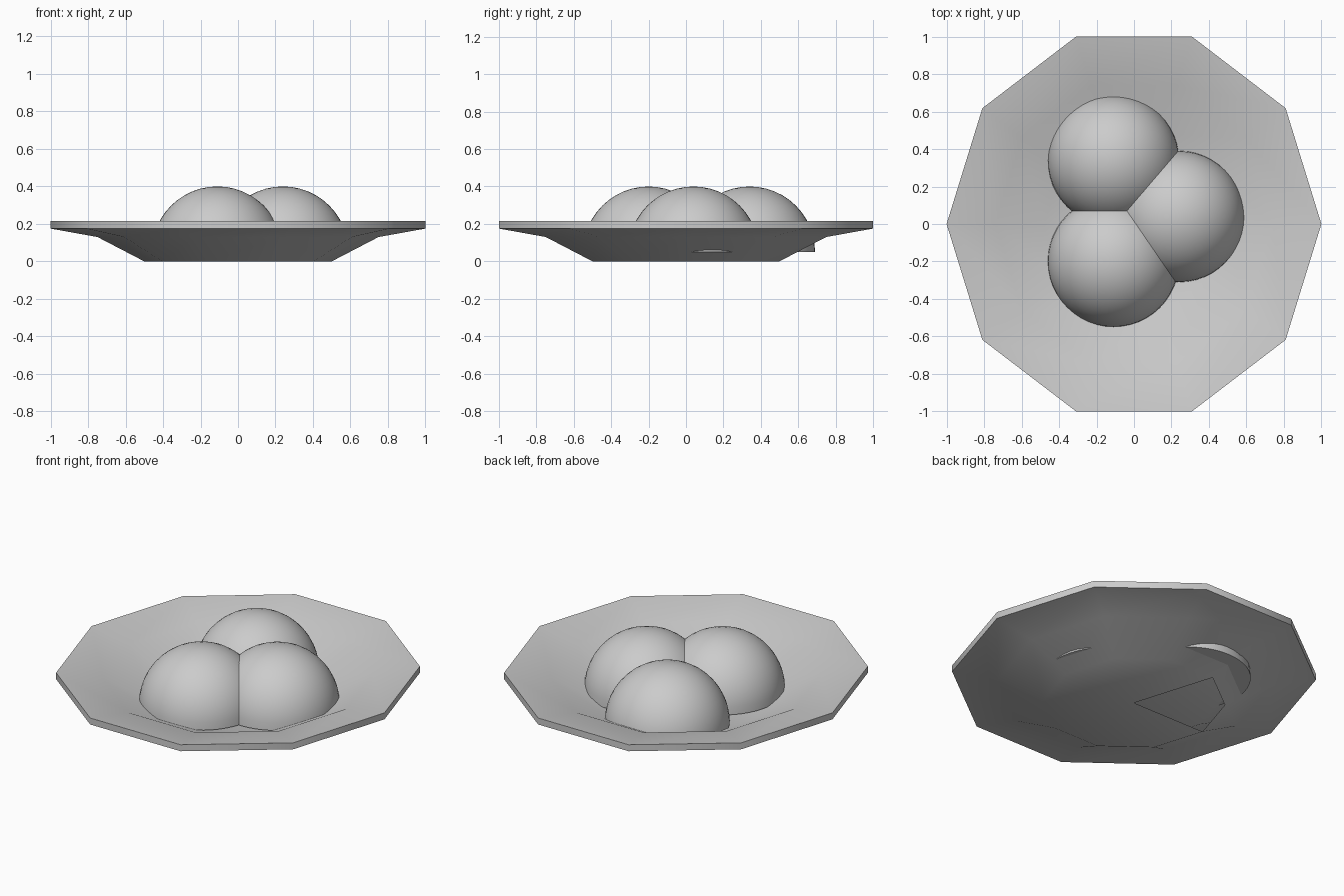
import bpy, bmesh, math

if "Cube" in bpy.data.objects:
    bpy.data.objects.remove(bpy.data.objects["Cube"])

SIDES = 10
Y_SCALE = 1 / math.sin(math.radians(72))


def finish(name, bm, angle):
    me = bpy.data.meshes.new(name)
    bm.to_mesh(me)
    bm.free()
    ob = bpy.data.objects.new(name, me)
    bpy.context.collection.objects.link(ob)
    bpy.ops.object.select_all(action='DESELECT')
    ob.select_set(True)
    bpy.context.view_layer.objects.active = ob
    bpy.ops.object.shade_smooth_by_angle(angle=math.radians(angle))
    return ob


def plate():
    # Ten-sided dish: outer profile from the base up, over the rim, down inside
    profile = [(0.5, 0), (0.75, 0.13), (1, 0.175), (1, 0.215), (0.74, 0.17), (0.48, 0.04)]
    bm = bmesh.new()
    rings = []
    for r, z in profile:
        ring = []
        for i in range(SIDES):
            a = math.tau * i / SIDES
            ring.append(bm.verts.new((r * math.cos(a), r * math.sin(a) * Y_SCALE, z)))
        rings.append(ring)
    for lo, hi in zip(rings, rings[1:]):
        for i in range(SIDES):
            j = (i + 1) % SIDES
            bm.faces.new((lo[i], lo[j], hi[j], hi[i]))
    # Base fan has two open wedges; the floor is closed
    under = bm.verts.new((0, 0, 0))
    floor = bm.verts.new((0, 0, 0.04))
    for i in range(SIDES):
        j = (i + 1) % SIDES
        if i not in (3, 4):
            bm.faces.new((under, rings[0][j], rings[0][i]))
        bm.faces.new((floor, rings[-1][i], rings[-1][j]))
    finish("plate", bm, 40)


def scoop(name, x, y, z=0.05, r=0.35):
    # Smooth dome with a flat underside
    bm = bmesh.new()
    bmesh.ops.create_uvsphere(bm, u_segments=48, v_segments=24, radius=r)
    cut = bmesh.ops.bisect_plane(bm, geom=bm.verts[:] + bm.edges[:] + bm.faces[:], dist=1e-5,
                                 plane_co=(0, 0, 0), plane_no=(0, 0, -1), clear_outer=True)
    bmesh.ops.holes_fill(bm, edges=[e for e in bm.edges if e.is_boundary], sides=0)
    bmesh.ops.recalc_face_normals(bm, faces=bm.faces[:])
    finish(name, bm, 40).location = (x, y, z)


plate()
scoop("scoop_back", -0.11, 0.34)
scoop("scoop_front", -0.11, -0.2)
scoop("scoop_right", 0.24, 0.04)
